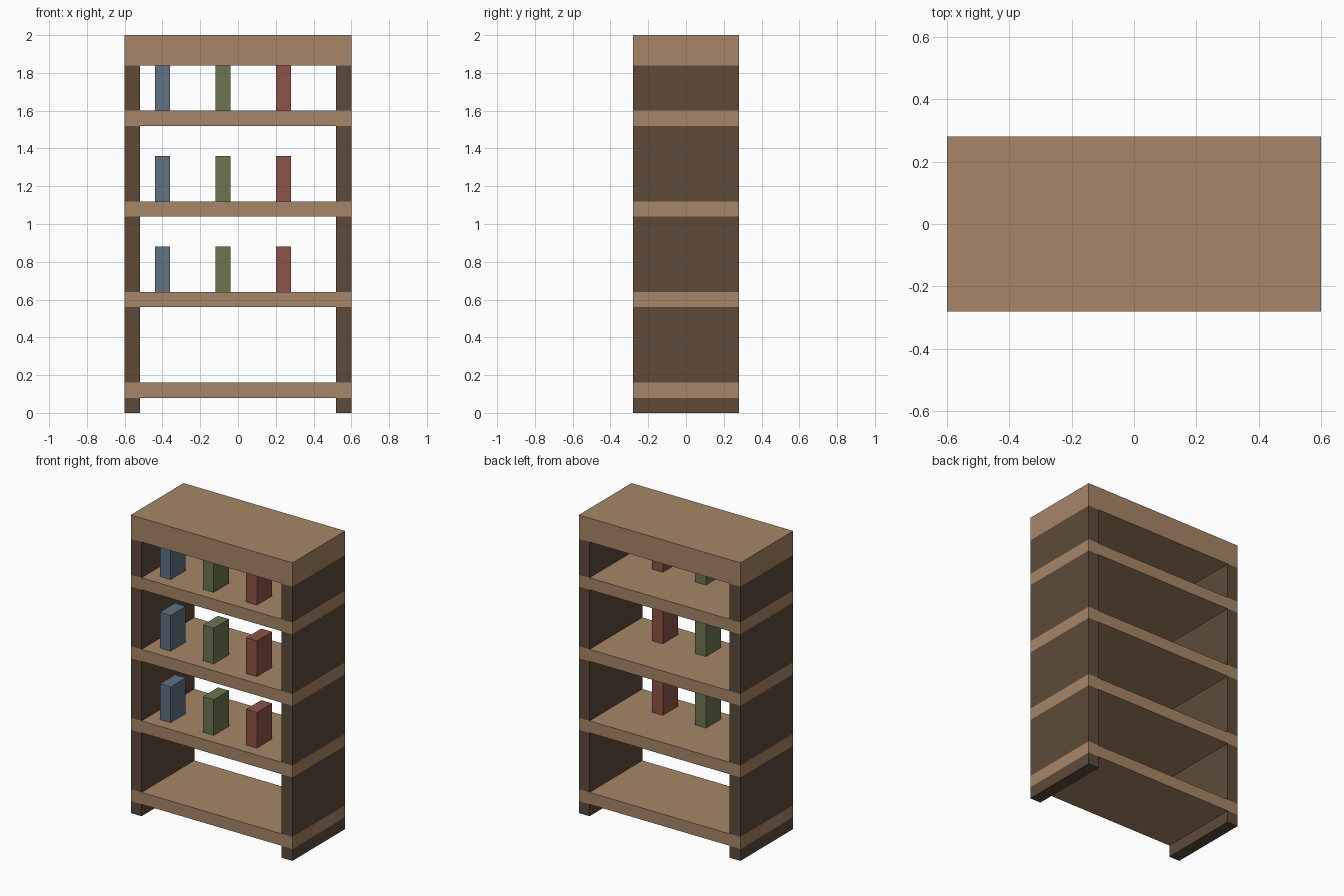
import bpy
import bmesh
from mathutils import Matrix, Vector

cube = bpy.data.objects.get("Cube")
if cube:
    bpy.data.objects.remove(cube, do_unlink=True)


def linear(c):
    c /= 255
    return c / 12.92 if c <= 0.04045 else ((c + 0.055) / 1.055) ** 2.4


def material(name, *rgb):
    mat = bpy.data.materials.new(name)
    mat.use_nodes = True
    color = (*[linear(c) for c in rgb], 1)
    mat.diffuse_color = color
    bsdf = next(n for n in mat.node_tree.nodes if n.type == 'BSDF_PRINCIPLED')
    bsdf.inputs["Base Color"].default_value = color
    return mat


def box(name, low, high, mat):
    """Flat-shaded box between two opposite corners."""
    low, high = Vector(low), Vector(high)
    bm = bmesh.new()
    bmesh.ops.create_cube(bm, size=1, matrix=Matrix.Diagonal((*(high - low), 1)))
    mesh = bpy.data.meshes.new(name)
    bm.to_mesh(mesh)
    bm.free()
    mesh.materials.append(mat)
    obj = bpy.data.objects.new(name, mesh)
    obj.location = (low + high) / 2
    bpy.context.collection.objects.link(obj)


light_wood = material("light wood", 166, 134, 104)
dark_wood = material("dark wood", 92, 74, 58)
book_colors = {
    "blue": (material("blue cover", 97, 113, 129), -0.44),
    "green": (material("green cover", 107, 117, 80), -0.12),
    "red": (material("red cover", 140, 84, 72), 0.20),
}

W, D, T = 0.60, 0.28, 0.08  # half width, half depth, board thickness
TOP_BOARD, HEIGHT = 1.84, 2.0
shelves = [0.08, 0.56, 1.04, 1.52]

# Shelves and the thick top board run the full width
for i, z in enumerate(shelves):
    box(f"shelf_{i + 1}", (-W, -D, z), (W, D, z + T), light_wood)
box("top_board", (-W, -D, TOP_BOARD), (W, D, HEIGHT), light_wood)

# Side panels fill the gaps between the boards, the lowest ones being feet
starts = [0] + [z + T for z in shelves]
ends = shelves + [TOP_BOARD]
for side, x in (("right", -W), ("left", W - T)):
    for i, (z0, z1) in enumerate(zip(starts, ends)):
        part = "foot" if i == 0 else f"side_panel_{i}"
        box(f"{side}_{part}", (x, -D, z0), (x + T, D, z1), dark_wood)

# Three books on each of the upper shelves
for i, z in enumerate(shelves[1:]):
    for color, (mat, x) in book_colors.items():
        box(f"{color}_book_{i + 1}", (x, -0.20, z + T), (x + T, -0.04, z + T + 0.24), mat)
